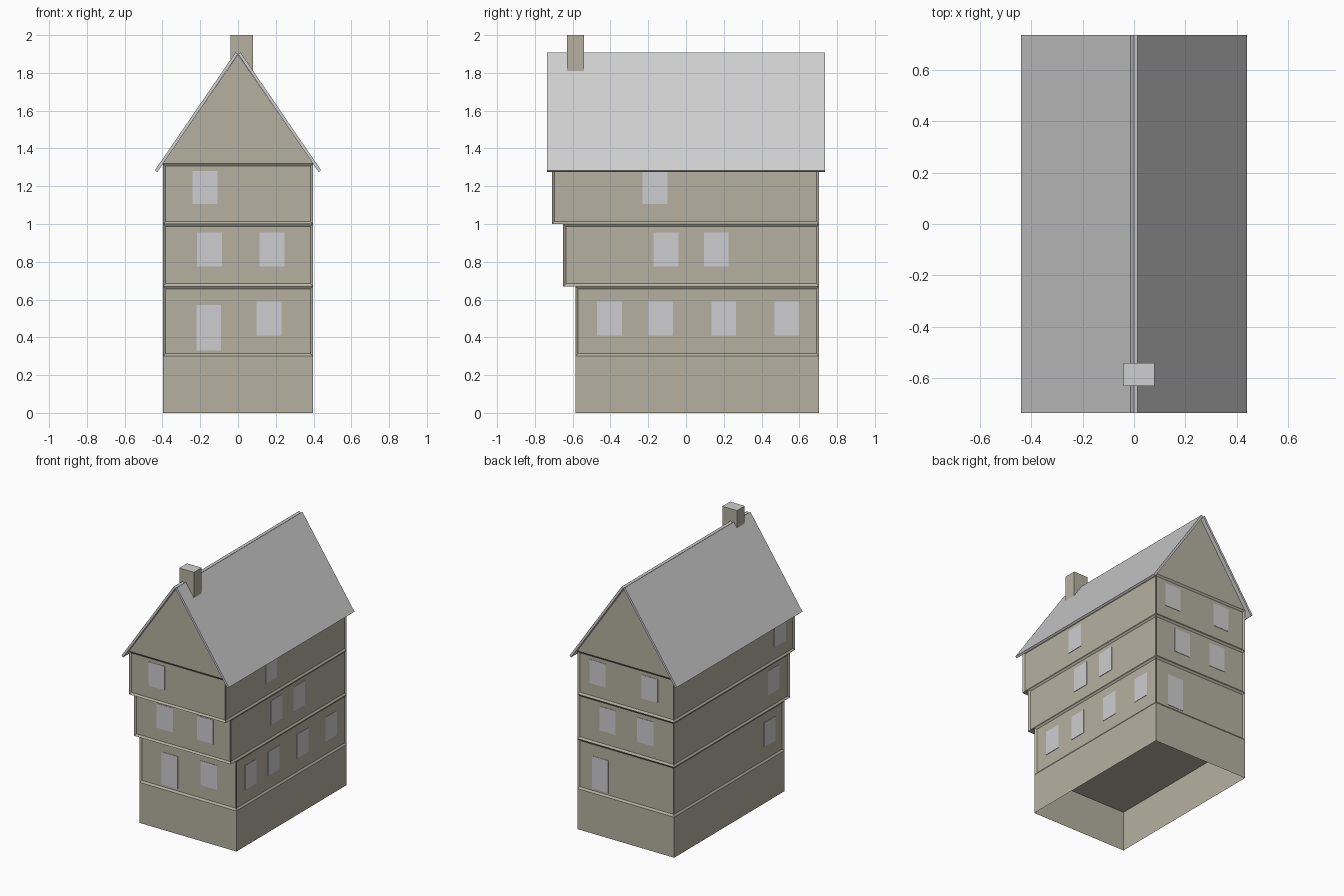
import bpy
import bmesh
from mathutils import Vector

old = bpy.data.objects.get("Cube")
if old:
    bpy.data.objects.remove(old, do_unlink=True)


def material(name, rgb):
    m = bpy.data.materials.new(name)
    m.use_nodes = True
    m.diffuse_color = (*rgb, 1)
    m.node_tree.nodes["Principled BSDF"].inputs["Base Color"].default_value = (*rgb, 1)
    return m


WALL = material("beige_plaster", (0.46, 0.435, 0.355))
ROOF = material("grey_slate", (0.62, 0.62, 0.62))
GLASS = material("pale_glass", (0.615, 0.615, 0.63))


def finish(name, bm, *mats):
    bmesh.ops.recalc_face_normals(bm, faces=bm.faces[:])
    mesh = bpy.data.meshes.new(name)
    bm.to_mesh(mesh)
    bm.free()
    for m in mats:
        mesh.materials.append(m)
    obj = bpy.data.objects.new(name, mesh)
    bpy.context.collection.objects.link(obj)
    return obj


def box_bm(lo, hi):
    lo, hi = Vector(lo), Vector(hi)
    bm = bmesh.new()
    bmesh.ops.create_cube(bm, size=1)
    for v in bm.verts:
        v.co = (lo + hi) / 2 + v.co * (hi - lo)
    return bm


def prism(name, outline, y0, y1, mat):
    """Extrude an x-z outline along y."""
    bm = bmesh.new()
    face = bm.faces.new([bm.verts.new((x, y0, z)) for x, z in outline])
    new = bmesh.ops.extrude_face_region(bm, geom=[face])["geom"]
    bmesh.ops.translate(bm, vec=(0, y1 - y0, 0),
                        verts=[g for g in new if isinstance(g, bmesh.types.BMVert)])
    return finish(name, bm, mat)


HALF, BACK = 0.397, 0.705      # half width, back wall
RECESS, BEAM = 0.01, 0.02      # panel depth, timber width
FLOORS = {"ground": (-0.585, 0.30, 0.67),
          "middle": (-0.65, 0.67, 1.0),
          "upper": (-0.71, 1.0, 1.32)}

# Hollow plinth, open underneath
bm = box_bm((-HALF, FLOORS["ground"][0], 0), (HALF, BACK, 0.3))
bmesh.ops.delete(bm, geom=[f for f in bm.faces if abs(f.normal.z) > 0.5],
                 context="FACES_ONLY")
finish("plinth", bm, WALL)

# Overhanging floors with recessed panels between the timbers
for name, (front, z0, z1) in FLOORS.items():
    bm = box_bm((-HALF, front, z0), (HALF, BACK, z1))
    bm.normal_update()
    sides = [f for f in bm.faces if abs(f.normal.z) < 0.5]
    bmesh.ops.inset_individual(bm, faces=sides, thickness=BEAM, depth=-RECESS)
    finish(name + "_floor", bm, WALL)

# Gable attic
prism("attic", [(-HALF, 1.32), (HALF, 1.32), (0, 1.898)], FLOORS["upper"][0], BACK, WALL)

# Two roof slabs meeting in a shallow notch at the ridge
roof = prism("roof", [(0, 1.90), (0.013, 1.909), (0.44, 1.284), (0.427, 1.275)],
             -0.735, 0.735, ROOF)
roof.modifiers.new("mirror", "MIRROR").use_mirror_merge = False

# Chimney with a grey top
bm = box_bm((-0.04, -0.63, 1.79), (0.08, -0.54, 2.0))
bm.normal_update()
for f in bm.faces:
    f.material_index = int(f.normal.z > 0.5)
finish("chimney", bm, WALL, ROOF)

# Panes: centre positions along each wall, per floor
HEIGHTS = {"ground": (0.41, 0.59), "middle": (0.775, 0.955),
           "upper": (1.105, 1.28), "door": (0.33, 0.57)}
PANES = {
    "front": {"door": [-0.155], "ground": [0.165], "middle": [-0.15, 0.18], "upper": [-0.175]},
    "back": {"door": [0.215], "middle": [0.155, -0.155], "upper": [0.237, -0.19]},
    "left": {"ground": [-0.405, -0.135, 0.2, 0.535], "middle": [-0.105, 0.16],
             "upper": [-0.165]},
    "right": {"ground": [-0.425], "middle": [-0.47], "upper": [-0.545]},
}
PANE_HALF, PANE_THICK = 0.066, 0.003


def pane(side, level, c):
    z0, z1 = HEIGHTS[level]
    front = FLOORS["ground" if level == "door" else level][0]
    wall = {"front": front, "back": BACK, "left": HALF, "right": -HALF}[side]
    out = 1 if side in ("back", "left") else -1
    a = wall - out * (RECESS + 0.001)
    d0, d1 = sorted((a, a + out * (PANE_THICK + 0.001)))
    u0, u1 = c - PANE_HALF, c + PANE_HALF
    if side in ("front", "back"):
        bm = box_bm((u0, d0, z0), (u1, d1, z1))
    else:
        bm = box_bm((d0, u0, z0), (d1, u1, z1))
    kind = "door" if level == "door" else level + "_window"
    finish(side + "_" + kind, bm, GLASS)


for side, levels in PANES.items():
    for level, centres in levels.items():
        for c in centres:
            pane(side, level, c)
